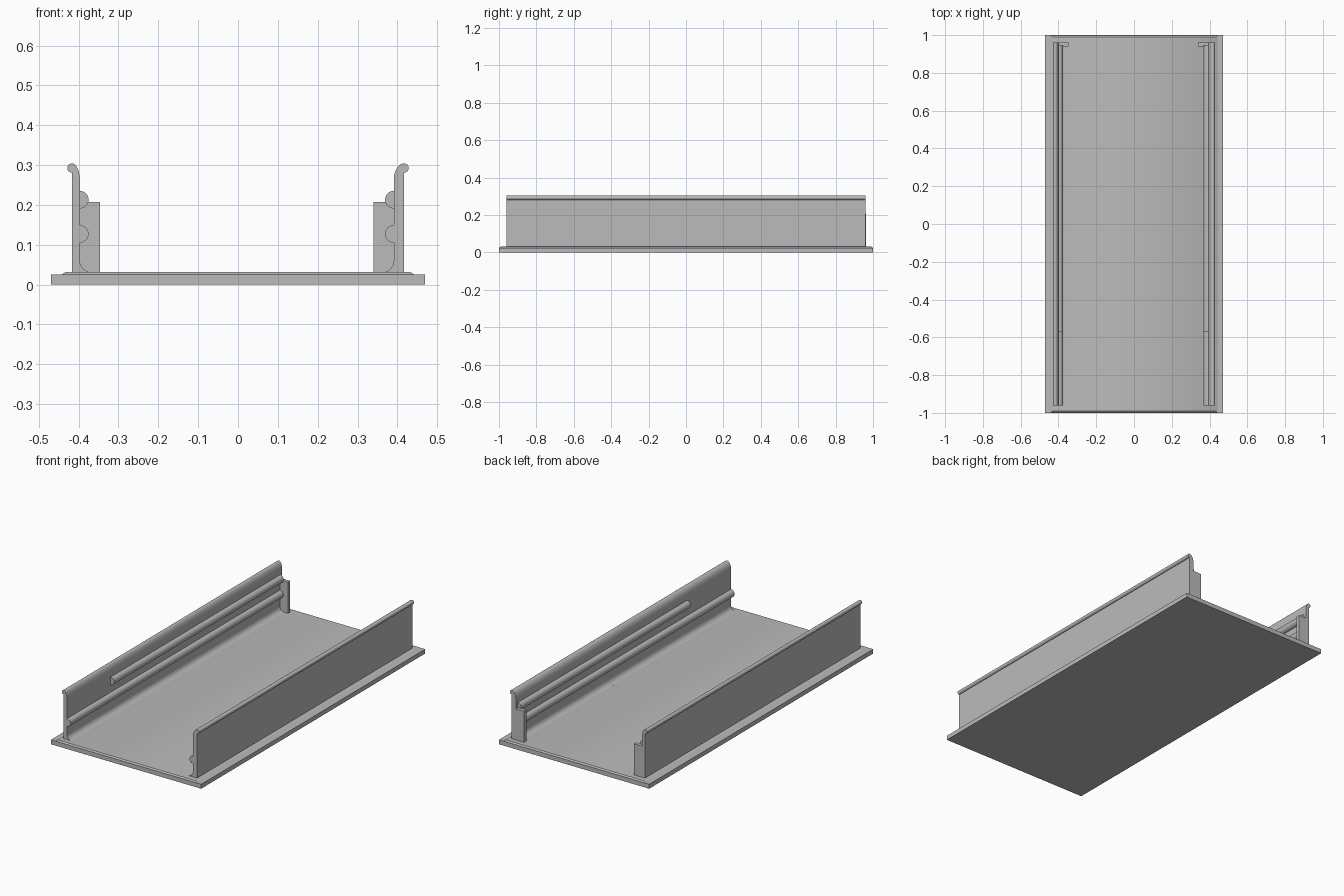
import bpy, bmesh
from math import sin, cos, radians

cube = bpy.data.objects.get("Cube")
if cube:
    bpy.data.objects.remove(cube, do_unlink=True)

GREY = (0.5, 0.5, 0.5, 1)
grey = bpy.data.materials.new("plain grey")
grey.use_nodes = True
grey.diffuse_color = GREY
grey.node_tree.nodes["Principled BSDF"].inputs["Base Color"].default_value = GREY


def finish(name, bm):
    bmesh.ops.recalc_face_normals(bm, faces=bm.faces[:])
    mesh = bpy.data.meshes.new(name)
    bm.to_mesh(mesh)
    bm.free()
    mesh.materials.append(grey)
    ob = bpy.data.objects.new(name, mesh)
    bpy.context.collection.objects.link(ob)
    bpy.ops.object.select_all(action="DESELECT")
    ob.select_set(True)
    bpy.context.view_layer.objects.active = ob
    bpy.ops.object.shade_smooth_by_angle(angle=radians(35))
    return ob


def extrude(name, profile, y0, y1):
    """Extrude an (x, z) profile along y."""
    bm = bmesh.new()
    face = bm.faces.new([bm.verts.new((x, y0, z)) for x, z in profile])
    out = bmesh.ops.extrude_face_region(bm, geom=[face])["geom"]
    verts = [v for v in out if isinstance(v, bmesh.types.BMVert)]
    bmesh.ops.translate(bm, verts=verts, vec=(0, y1 - y0, 0))
    return finish(name, bm)


def arc(cx, cz, rx, rz, a0, a1, n=12):
    angles = [radians(a0 + (a1 - a0) * i / n) for i in range(n + 1)]
    return [(cx + rx * cos(a), cz + rz * sin(a)) for a in angles]


# Base plate
extrude("base_plate", [(-0.47, 0), (0.47, 0), (0.47, 0.025), (-0.47, 0.025)], -1, 1)

# Raised floor with a sloped edge
FLOOR = 0.031
bm = bmesh.new()
rings = []
for hx, hy, z in ((0.443, 0.999, 0.024), (0.443, 0.999, 0.025), (0.434, 0.991, FLOOR)):
    rings.append([bm.verts.new((sx * hx, sy * hy, z))
                  for sx, sy in ((-1, -1), (1, -1), (1, 1), (-1, 1))])
bm.faces.new(rings[0])
bm.faces.new(rings[-1])
for low, high in zip(rings, rings[1:]):
    for i in range(4):
        j = (i + 1) % 4
        bm.faces.new((low[i], low[j], high[j], high[i]))
finish("raised_floor", bm)

# Side walls: rolled lip, long lower bead, short upper bead, rear stop
OUTER, END, BEAD, FILLET = 0.417, 0.961, 0.022, 0.029
for side, sign, inner, stop_x in (("left", 1, 0.391, 0.34), ("right", -1, 0.397, 0.347)):
    profile = [(OUTER, 0.027)]
    profile += arc(OUTER, 0.2925, 0.0115, 0.0115, -90, 90)         # rolled lip
    profile += arc(OUTER, 0.262, OUTER - inner, 0.042, 90, 180)[1:]  # curved crown
    profile += arc(inner, 0.127, BEAD, BEAD, 90, 270)              # lower bead
    profile += arc(inner - FILLET, FLOOR + FILLET, FILLET, FILLET, 0, -90)  # foot fillet
    profile += [(inner - FILLET, 0.027)]
    extrude(side + "_wall", [(sign * x, z) for x, z in profile], -END, END)

    bead = arc(inner, 0.213, BEAD, BEAD, 90, 270)
    bead = [(inner + 0.004, bead[0][1])] + bead + [(inner + 0.004, bead[-1][1])]
    extrude(side + "_upper_bead", [(sign * x, z) for x, z in bead], -0.57, 0.945)

    back = inner + 0.003
    stop = [(stop_x, 0.028), (back, 0.028), (back, 0.207), (stop_x, 0.207)]
    extrude(side + "_rear_stop", [(sign * x, z) for x, z in stop], 0.941, END + 0.001)
